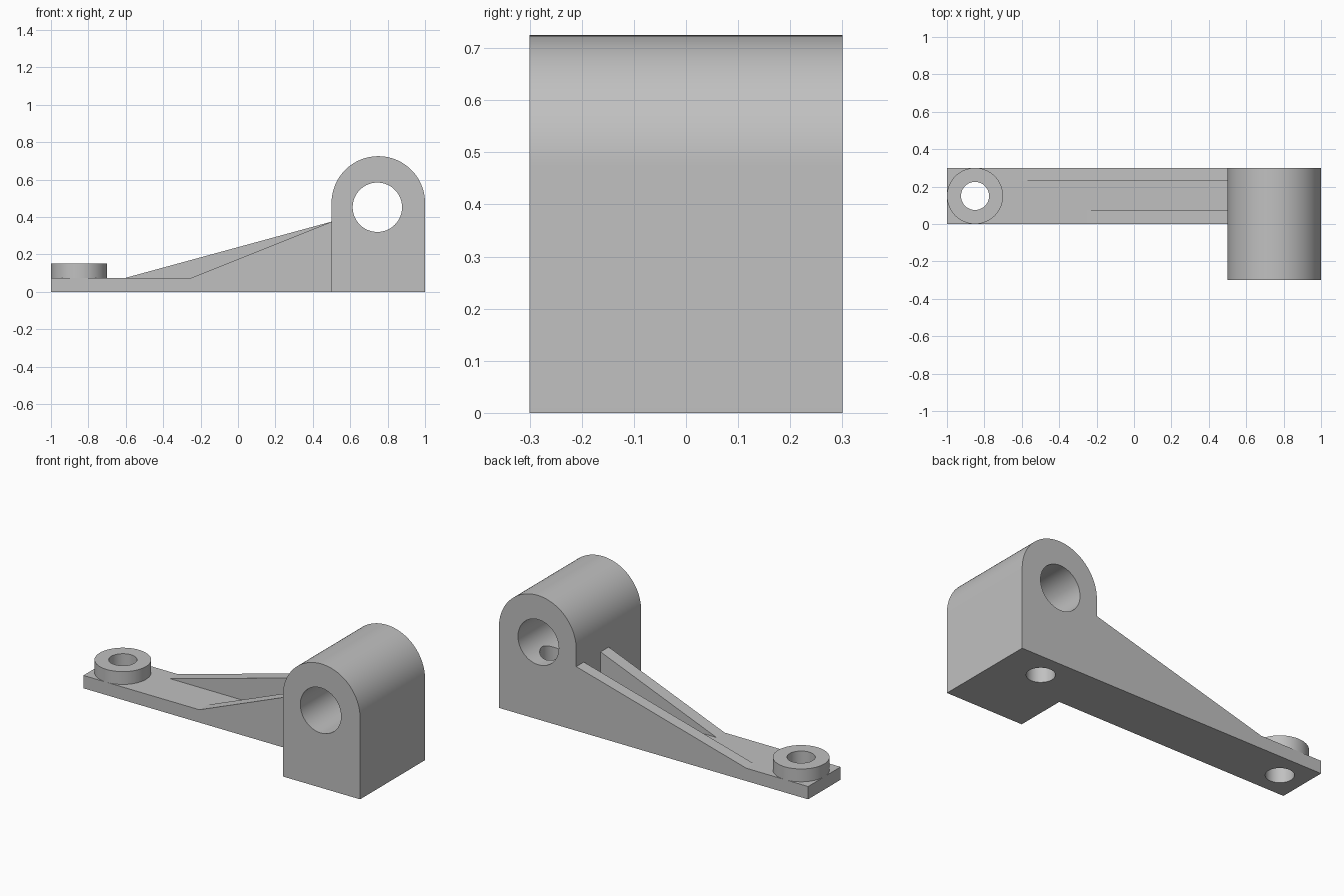
import bpy
import bmesh
import math

cube = bpy.data.objects.get("Cube")
if cube:
    bpy.data.objects.remove(cube, do_unlink=True)

grey = bpy.data.materials.new("plain grey")
grey.use_nodes = True
colour = (0.53, 0.53, 0.53, 1)
grey.diffuse_color = colour
grey.node_tree.nodes["Principled BSDF"].inputs["Base Color"].default_value = colour


def prism(name, profile, y0, y1):
    """Extrude an (x, z) profile from y0 to y1."""
    bm = bmesh.new()
    face = bm.faces.new([bm.verts.new((x, y0, z)) for x, z in profile])
    top = bmesh.ops.extrude_face_region(bm, geom=[face])["geom"]
    moved = [v for v in top if isinstance(v, bmesh.types.BMVert)]
    bmesh.ops.translate(bm, verts=moved, vec=(0, y1 - y0, 0))
    bmesh.ops.recalc_face_normals(bm, faces=bm.faces)
    mesh = bpy.data.meshes.new(name)
    bm.to_mesh(mesh)
    bm.free()
    mesh.materials.append(grey)
    obj = bpy.data.objects.new(name, mesh)
    bpy.context.collection.objects.link(obj)
    return obj


def cylinder(name, radius, depth, centre, along_y=False):
    bpy.ops.mesh.primitive_cylinder_add(
        vertices=64, radius=radius, depth=depth, location=centre,
        rotation=(math.pi / 2 if along_y else 0, 0, 0))
    obj = bpy.context.object
    obj.name = name
    obj.data.materials.append(grey)
    return obj


def select(obj):
    bpy.ops.object.select_all(action="DESELECT")
    obj.select_set(True)
    bpy.context.view_layer.objects.active = obj


def cut(obj, cutter):
    mod = obj.modifiers.new("hole", "BOOLEAN")
    mod.operation = "DIFFERENCE"
    mod.solver = "EXACT"
    mod.object = cutter
    select(obj)
    bpy.ops.object.modifier_apply(modifier=mod.name)


# Arched bearing block
arch = [(0.75 + 0.25 * math.cos(math.pi * i / 48),
         0.475 + 0.25 * math.sin(math.pi * i / 48)) for i in range(49)]
block = prism("bearing_block", [(0.5, 0), (1, 0)] + arch, -0.3, 0.3)

# Flat arm with its two tapering ribs
arm = prism("base_arm", [(-1, 0), (0.5, 0), (0.5, 0.075), (-1, 0.075)], 0, 0.3)
for name, start, y0, y1 in (("front_rib", -0.25, 0, 0.075),
                            ("back_rib", -0.6, 0.23, 0.3)):
    prism(name, [(start, 0.075), (0.5, 0.075), (0.5, 0.375)], y0, y1)

# Raised mounting boss at the arm's end
boss = cylinder("mounting_boss", 0.15, 0.075, (-0.85, 0.15, 0.1125))

# Bore, mounting hole and the hole under the block
bore = cylinder("bore_cutter", 0.132, 0.8, (0.745, 0, 0.452), along_y=True)
bolt = cylinder("bolt_cutter", 0.075, 0.6, (-0.85, 0.15, 0.1))
under = cylinder("underside_cutter", 0.075, 0.5, (0.75, 0.15, 0.15))
for obj, cutter in ((block, bore), (block, under), (arm, bolt), (boss, bolt)):
    cut(obj, cutter)
for cutter in (bore, bolt, under):
    bpy.data.objects.remove(cutter, do_unlink=True)

for obj in (block, arm, boss):
    select(obj)
    bpy.ops.object.shade_smooth_by_angle(angle=math.radians(30))
